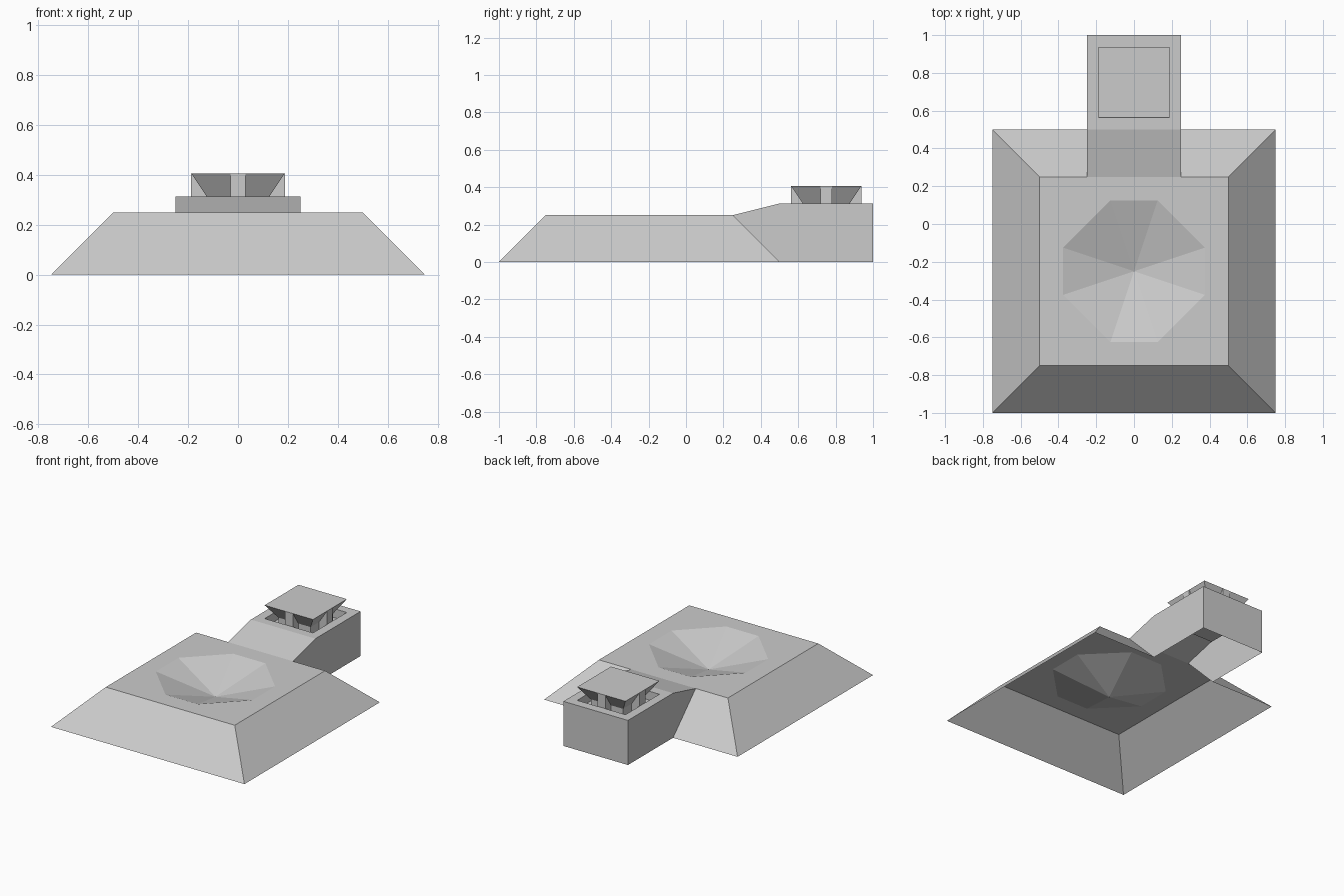
import bpy, bmesh, math
from mathutils import Vector, Matrix

if "Cube" in bpy.data.objects:
    bpy.data.objects.remove(bpy.data.objects["Cube"])


def build(name, faces):
    """Mesh object from a list of polygons, welded with consistent normals."""
    bm = bmesh.new()
    for f in faces:
        bm.faces.new([bm.verts.new(p) for p in f])
    bmesh.ops.remove_doubles(bm, verts=bm.verts, dist=1e-4)
    bmesh.ops.recalc_face_normals(bm, faces=bm.faces)
    me = bpy.data.meshes.new(name)
    bm.to_mesh(me)
    bm.free()
    ob = bpy.data.objects.new(name, me)
    bpy.context.collection.objects.link(ob)
    return ob


def square(half, z, cy):
    return [Vector((sx * half, cy + sy * half, z))
            for sx, sy in ((-1, -1), (1, -1), (1, 1), (-1, 1))]


def loft(rings):
    return [[a[i], a[(i + 1) % 4], b[(i + 1) % 4], b[i]]
            for a, b in zip(rings, rings[1:]) for i in range(4)]


def turn(points, i, cy):
    rot = Matrix.Rotation(i * math.pi / 2, 3, 'Z')
    return [rot @ Vector(p) + Vector((0, cy, 0)) for p in points]


# Landing pad: sloped skirt, flat deck, eight-sided dish
PAD_Y, TOP = -0.25, 0.25
faces = []
for i in range(4):
    if i != 2:
        faces.append(turn([(-.75, -.75, 0), (.75, -.75, 0), (.5, -.5, TOP), (-.5, -.5, TOP)], i, PAD_Y))
    else:
        # rear skirt is split by the walkway
        for s in (-1, 1):
            faces.append([(s * .75, .5, 0), (s * .25, .5, 0), (s * .25, .25, TOP), (s * .5, .25, TOP)])
    a, b, c = (-.125, -.375, TOP), (.125, -.375, TOP), (.375, -.125, TOP)
    centre = (0, 0, .125)
    for poly in ([(-.5, -.5, TOP), (.5, -.5, TOP), b, a],
                 [(.5, -.5, TOP), c, b],
                 [a, b, centre], [b, c, centre]):
        faces.append(turn(poly, i, PAD_Y))
build("landing_pad", faces)

# Rear housing: ramp, walls, top with a square recess
BOX_Y, H = 0.75, 0.3125
floor = square(.1875, .25, BOX_Y)
faces = loft([square(.25, H, BOX_Y), square(.1875, H, BOX_Y), floor]) + [floor]
faces.append([(-.25, .25, TOP), (.25, .25, TOP), (.25, .5, H), (-.25, .5, H)])
faces.append([(-.25, 1, 0), (.25, 1, 0), (.25, 1, H), (-.25, 1, H)])
for s in (-1, 1):
    x = s * .25
    faces.append([(x, .25, TOP), (x, .5, 0), (x, 1, 0), (x, 1, H), (x, .5, H)])
build("rear_housing", faces)

# Vent cap: flared top on a square post
CAP = 0.406
rings = [square(.1875, CAP, BOX_Y), square(.125, H, BOX_Y), square(.125, .25, BOX_Y)]
build("vent_cap", loft(rings) + [rings[0]])

# Four support fins around the vent
profile = [(-.125, .25), (-.1875, .25), (-.1875, CAP), (-.125, H)]
for i in range(4):
    left, right = [turn([(x, y, z) for y, z in profile], i, BOX_Y) for x in (-.031, .031)]
    build(f"vent_fin_{i + 1}", loft([left, right]) + [left, right])
